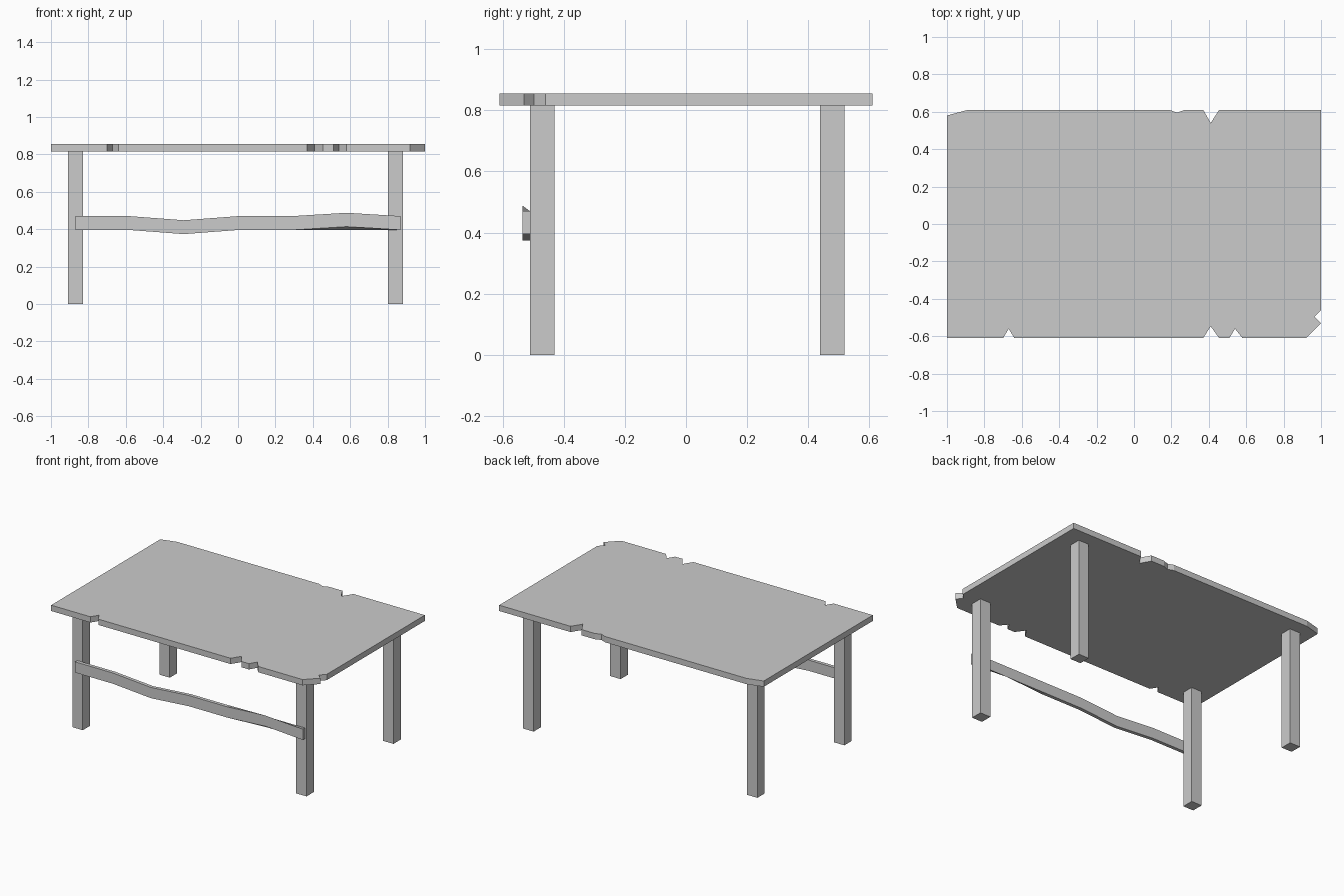
import bpy, bmesh

if "Cube" in bpy.data.objects:
    bpy.data.objects.remove(bpy.data.objects["Cube"])


def new_object(name, bm):
    bmesh.ops.recalc_face_normals(bm, faces=bm.faces)
    mesh = bpy.data.meshes.new(name)
    bm.to_mesh(mesh)
    bm.free()
    obj = bpy.data.objects.new(name, mesh)
    bpy.context.collection.objects.link(obj)
    return obj


def box(name, lo, hi):
    bm = bmesh.new()
    bmesh.ops.create_cube(bm, size=1)
    for v in bm.verts:
        v.co = [l + (c + 0.5) * (h - l) for l, h, c in zip(lo, hi, v.co)]
    return new_object(name, bm)


# Table top: chipped outline extruded to a slab
TOP_Z, THICK = 0.855, 0.04
outline = [
    (-1, -0.61), (-0.70, -0.61), (-0.67, -0.56), (-0.64, -0.61),
    (0.37, -0.61), (0.41, -0.547), (0.455, -0.61),
    (0.51, -0.61), (0.54, -0.56), (0.58, -0.61), (0.92, -0.61),
    (1, -0.53), (0.965, -0.497), (1, -0.46), (1, 0.61),
    (0.455, 0.61), (0.41, 0.54), (0.37, 0.61),
    (0.27, 0.61), (0.23, 0.595), (0.19, 0.61),
    (-0.89, 0.61), (-1, 0.58),
]
bm = bmesh.new()
face = bm.faces.new([bm.verts.new((x, y, TOP_Z - THICK)) for x, y in outline])
ext = bmesh.ops.extrude_face_region(bm, geom=[face], use_keep_orig=True)
for g in ext["geom"]:
    if isinstance(g, bmesh.types.BMVert):
        g.co.z = TOP_Z
new_object("table_top", bm)

# Four square legs
for side, x in (("left", -0.868), ("right", 0.841)):
    for end, y in (("front", -0.471), ("back", 0.478)):
        box(f"{end}_{side}_leg", (x - 0.04, y - 0.04, 0), (x + 0.04, y + 0.04, TOP_Z - THICK))

# Warped front rail: stations of (x, front shift, back shift)
stations = [(-0.87, 0, 0), (-0.58, 0, 0), (-0.29, -0.022, -0.022), (0, 0, 0),
            (0.29, 0, 0), (0.58, 0.018, 0), (0.87, 0, 0)]
bm = bmesh.new()
rings = []
for x, f, b in stations:
    section = [(-0.535, 0.396 + f), (-0.511, 0.396 + b), (-0.511, 0.47 + b), (-0.535, 0.47 + f)]
    rings.append([bm.verts.new((x, y, z)) for y, z in section])
for r, s in zip(rings, rings[1:]):
    for i in range(4):
        j = (i + 1) % 4
        bm.faces.new((r[i], r[j], s[j], s[i]))
bm.faces.new(rings[0])
bm.faces.new(rings[-1])
new_object("front_rail", bm)
